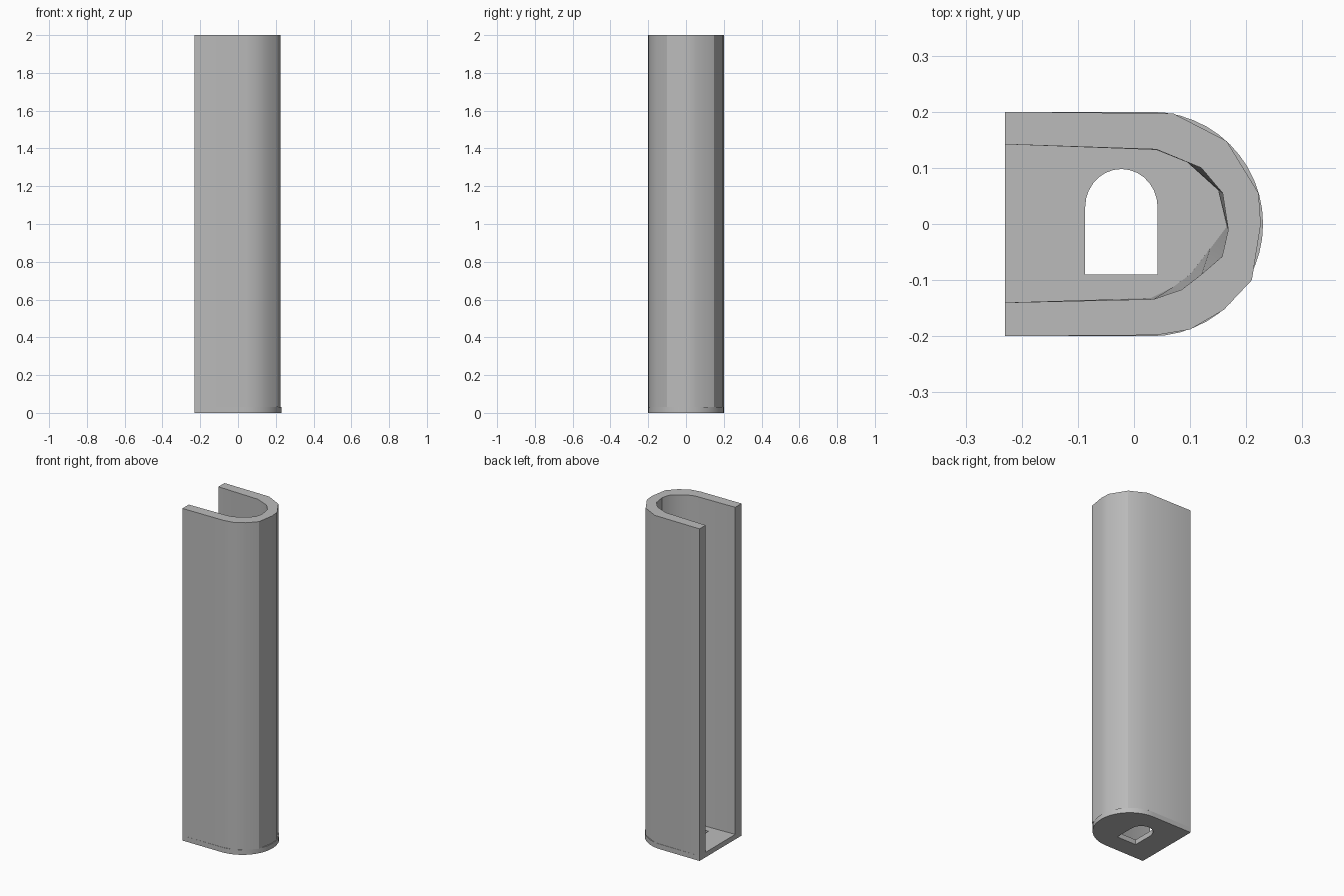
import bpy, bmesh
from math import sin, cos, pi, radians

cube = bpy.data.objects.get("Cube")
if cube:
    bpy.data.objects.remove(cube, do_unlink=True)

grey = bpy.data.materials.new("plain_grey")
grey.use_nodes = True
grey.diffuse_color = (0.5, 0.5, 0.5, 1)
grey.node_tree.nodes["Principled BSDF"].inputs["Base Color"].default_value = (0.5, 0.5, 0.5, 1)

FLOOR = 0.03
TOP = 2.0


def arc(cx, cy, r, ry, start, end, n):
    """Points along an elliptical arc, angles in degrees."""
    angles = [radians(start + (end - start) * i / n) for i in range(n + 1)]
    return [(cx + r * cos(a), cy + ry * sin(a)) for a in angles]


def finish(obj):
    bpy.ops.object.select_all(action='DESELECT')
    obj.select_set(True)
    bpy.context.view_layer.objects.active = obj
    bpy.ops.object.shade_smooth_by_angle(angle=radians(30))


# Channel wall: U-shaped section, slightly irregular round end, open at -x
outer = [(-.23, -.2), (.04, -.198), (.1, -.188), (.16, -.153), (.21, -.1),
         (.226, 0), (.222, .055), (.165, .148), (.07, .197), (-.23, .2)]
inner_top = [(-.23, -.14), (.035, -.134), (.085, -.117), (.12, -.09), (.157, -.058),
             (.168, -.01), (.158, .055), (.12, .1), (.04, .133), (-.23, .142)]
inner_low = [(-.23, -.14), (.03, -.132), (.07, -.112), (.1, -.09), (.135, -.045),
             (.165, -.005), (.15, .06), (.095, .11), (.04, .132), (-.23, .142)]

bm = bmesh.new()
rings = [[bm.verts.new((x, y, z)) for x, y in pts]
         for pts, z in ((outer, FLOOR), (outer, TOP), (inner_top, TOP), (inner_low, FLOOR))]
for k in range(4):
    a, b = rings[k], rings[(k + 1) % 4]
    for i in range(len(a) - 1):
        bm.faces.new((a[i], a[i + 1], b[i + 1], b[i]))
for end in (0, -1):
    bm.faces.new([ring[end] for ring in rings])
bmesh.ops.recalc_face_normals(bm, faces=bm.faces)
mesh = bpy.data.meshes.new("channel_wall")
bm.to_mesh(mesh)
bm.free()
mesh.materials.append(grey)
wall = bpy.data.objects.new("channel_wall", mesh)
bpy.context.collection.objects.link(wall)
finish(wall)

# Floor plate: round-ended outline with an arched hole
outline = [(-.23, -.2)] + arc(.03, 0, .2, .2, -90, 90, 24) + [(-.23, .2)]
hole = [(-.087, -.09), (.042, -.09)] + arc(-.0225, .03, .0645, .068, 0, 180, 14)

curve = bpy.data.curves.new("floor_plate", 'CURVE')
curve.dimensions = '2D'
curve.fill_mode = 'BOTH'
curve.extrude = FLOOR / 2
for pts in (outline, hole):
    spline = curve.splines.new('POLY')
    spline.points.add(len(pts) - 1)
    for p, (x, y) in zip(spline.points, pts):
        p.co = (x, y, 0, 1)
    spline.use_cyclic_u = True
curve.materials.append(grey)
floor = bpy.data.objects.new("floor_plate", curve)
floor.location.z = FLOOR / 2
bpy.context.collection.objects.link(floor)
bpy.ops.object.select_all(action='DESELECT')
floor.select_set(True)
bpy.context.view_layer.objects.active = floor
bpy.ops.object.convert(target='MESH')
floor = bpy.context.view_layer.objects.active
bm = bmesh.new()
bm.from_mesh(floor.data)
bmesh.ops.remove_doubles(bm, verts=bm.verts, dist=0.0001)
bmesh.ops.recalc_face_normals(bm, faces=bm.faces)
bm.to_mesh(floor.data)
bm.free()
finish(floor)
